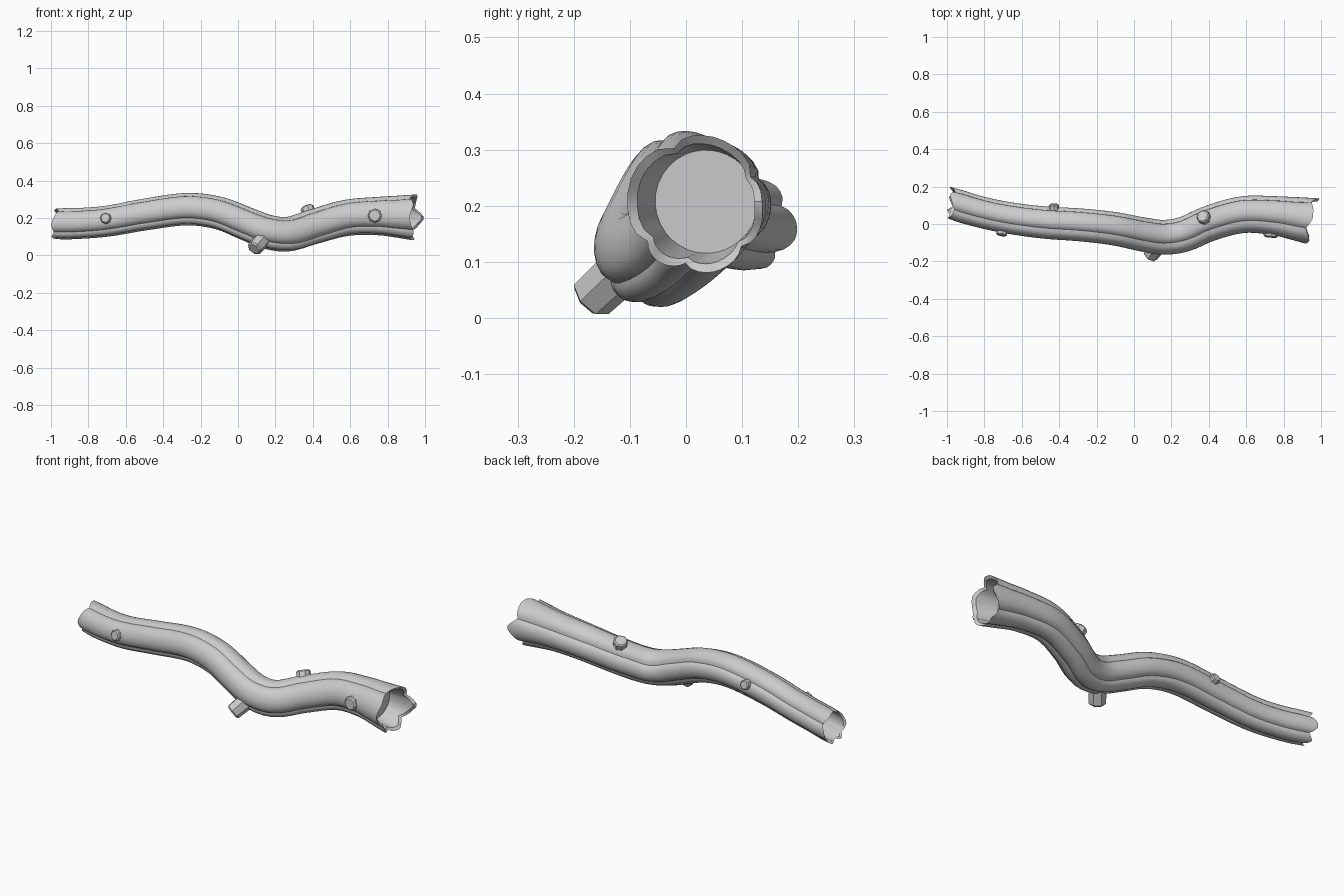
import bpy
import bmesh
from math import radians, degrees, sin, cos, exp
from mathutils import Vector

if "Cube" in bpy.data.objects:
    bpy.data.objects.remove(bpy.data.objects["Cube"], do_unlink=True)

# One plain grey for the whole log
grey = bpy.data.materials.new("plain_grey")
grey.use_nodes = True
grey.diffuse_color = (0.6, 0.6, 0.6, 1)
grey.node_tree.nodes["Principled BSDF"].inputs["Base Color"].default_value = (0.6, 0.6, 0.6, 1)

# Centre line with radius: x, y, z, r
PATH = [Vector(p) for p in (
    (-1.00, .118, .167, .086), (-.85, .072, .170, .083), (-.70, .038, .182, .083),
    (-.50, .010, .217, .085), (-.27, -.006, .246, .087), (-.10, -.026, .224, .088),
    (.05, -.056, .165, .090), (.16, -.071, .124, .092), (.27, -.054, .112, .093),
    (.40, .002, .150, .094), (.58, .050, .199, .097), (.75, .045, .209, .103),
    (.87, .028, .205, .115), (1.00, .010, .200, .132))]

# Bark grooves: angle around the log, counted from the back towards the top
GROOVES = (27, 113, 217, 258, 316)
LOBE_STEPS = 9

# Broken rims: angle, x position
RIM_POS = ((0, 1.0), (27, .945), (60, .96), (85, .955), (113, .918), (145, .94), (180, .915),
           (225, .94), (258, .915), (290, .945), (316, .925), (340, .965), (360, 1.0))
RIM_NEG = ((0, -.98), (27, -.955), (60, -.985), (113, -.96), (180, -1.0), (217, -.985),
           (240, -1.0), (258, -.97), (290, -.99), (316, -.96), (340, -.985), (360, -.98))


def spline(x):
    """Smooth point (x, y, z, r) of the centre line at x."""
    i = max(k for k in range(len(PATH) - 1) if PATH[k].x <= x + 1e-6)
    a, b = PATH[i], PATH[i + 1]
    before, after = PATH[max(i - 1, 0)], PATH[min(i + 2, len(PATH) - 1)]
    h = b.x - a.x
    t = (x - a.x) / h
    ma = (b - before) / (b.x - before.x) * h
    mb = (after - a) / (after.x - a.x) * h
    p = (a * (2*t**3 - 3*t**2 + 1) + ma * (t**3 - 2*t**2 + t)
         + b * (3*t**2 - 2*t**3) + mb * (t**3 - t**2))
    p.x = x
    return p


def frame(x):
    """Centre, radius, tangent, back and up directions at x."""
    p = spline(x)
    tangent = (spline(min(x + .01, 1)) - spline(max(x - .01, -1))).to_3d().normalized()
    back = Vector((0, 0, 1)).cross(tangent).normalized()
    return p.to_3d(), p.w, tangent, back, tangent.cross(back)


def lerp_table(table, angle):
    for (a, u), (b, v) in zip(table, table[1:]):
        if a <= angle <= b:
            return u + (v - u) * (angle - a) / (b - a)


def groove(angle):
    gap = min(abs((angle - g + 180) % 360 - 180) for g in GROOVES)
    return 1.02 - .14 * exp(-gap / 11)


ANGLES = []
for g, nxt in zip(GROOVES, GROOVES[1:] + (GROOVES[0] + 360,)):
    ANGLES += [(g + (nxt - g) * k / LOBE_STEPS) % 360 for k in range(LOBE_STEPS)]


def ring(bm, x, thick=0.0, rim=None, shift=0.0, smooth=0.0):
    """One cross-section; with a rim it is slid along the log to the broken edge."""
    c, r, tangent, back, up = frame(x)
    verts = []
    for a in ANGLES:
        scale = groove(a) * (1 - smooth) + .97 * smooth
        d = back * cos(radians(a)) + up * sin(radians(a))
        p = c + d * (r * scale - thick)
        if rim:
            p += tangent * ((lerp_table(rim, a) + shift - p.x) / tangent.x)
        verts.append(bm.verts.new(p))
    return verts


def finish(name, bm, angle):
    bmesh.ops.recalc_face_normals(bm, faces=bm.faces)
    mesh = bpy.data.meshes.new(name)
    bm.to_mesh(mesh)
    bm.free()
    mesh.materials.append(grey)
    obj = bpy.data.objects.new(name, mesh)
    bpy.context.collection.objects.link(obj)
    bpy.ops.object.select_all(action="DESELECT")
    obj.select_set(True)
    bpy.context.view_layer.objects.active = obj
    bpy.ops.object.shade_smooth_by_angle(angle=radians(angle))
    return obj


# Log: hollow mouth, broken rim, bark, broken rim, hollow mouth
bm = bmesh.new()
rings = [ring(bm, -.84, .014, smooth=1),
         ring(bm, -.94, .012, RIM_NEG, .012, .3),
         ring(bm, -.97, .004, RIM_NEG)]
STEPS = 56
rings += [ring(bm, -.92 + 1.79 * k / STEPS) for k in range(STEPS + 1)]
rings += [ring(bm, .95, .002, RIM_POS),
          ring(bm, .94, .015, RIM_POS, -.012, .3),
          ring(bm, .82, .014, smooth=1)]
for lower, upper in zip(rings, rings[1:]):
    for k in range(len(ANGLES)):
        n = (k + 1) % len(ANGLES)
        bm.faces.new((lower[k], lower[n], upper[n], upper[k]))
bm.faces.new(rings[0])
bm.faces.new(rings[-1])
finish("log_bark", bm, 35)


def stub(name, start, end, radius, sides=8):
    """Broken twig: a short tapered prism with a worn edge."""
    start, end = Vector(start), Vector(end)
    axis = end - start
    bm = bmesh.new()
    bmesh.ops.create_cone(bm, cap_ends=True, segments=sides, radius1=radius * 1.1,
                          radius2=radius, depth=axis.length)
    tip = [e for e in bm.edges if all(v.co.z > 0 for v in e.verts)]
    bmesh.ops.bevel(bm, geom=tip, offset=radius * .18, segments=1, affect="EDGES")
    turn = axis.to_track_quat("Z", "Y").to_matrix().to_4x4()
    turn.translation = (start + end) / 2
    bmesh.ops.transform(bm, matrix=turn, verts=bm.verts)
    finish(name, bm, 30)


def knot(name, x, angle, radius, reach):
    """Stub that sticks straight out of the bark."""
    c, r, tangent, back, up = frame(x)
    d = back * cos(radians(angle)) + up * sin(radians(angle))
    stub(name, c + d * r * .6, c + d * (r + reach), radius)


knot("front_knot_right", -.69, 170, .029, .018)
knot("front_knot_left", .74, 178, .037, .016)
knot("top_knot", .41, 66, .036, .028)
knot("back_knot", -.43, 12, .026, .018)
stub("lower_twig", (.15, -.09, .11), (.085, -.172, .033), .042, 7)
